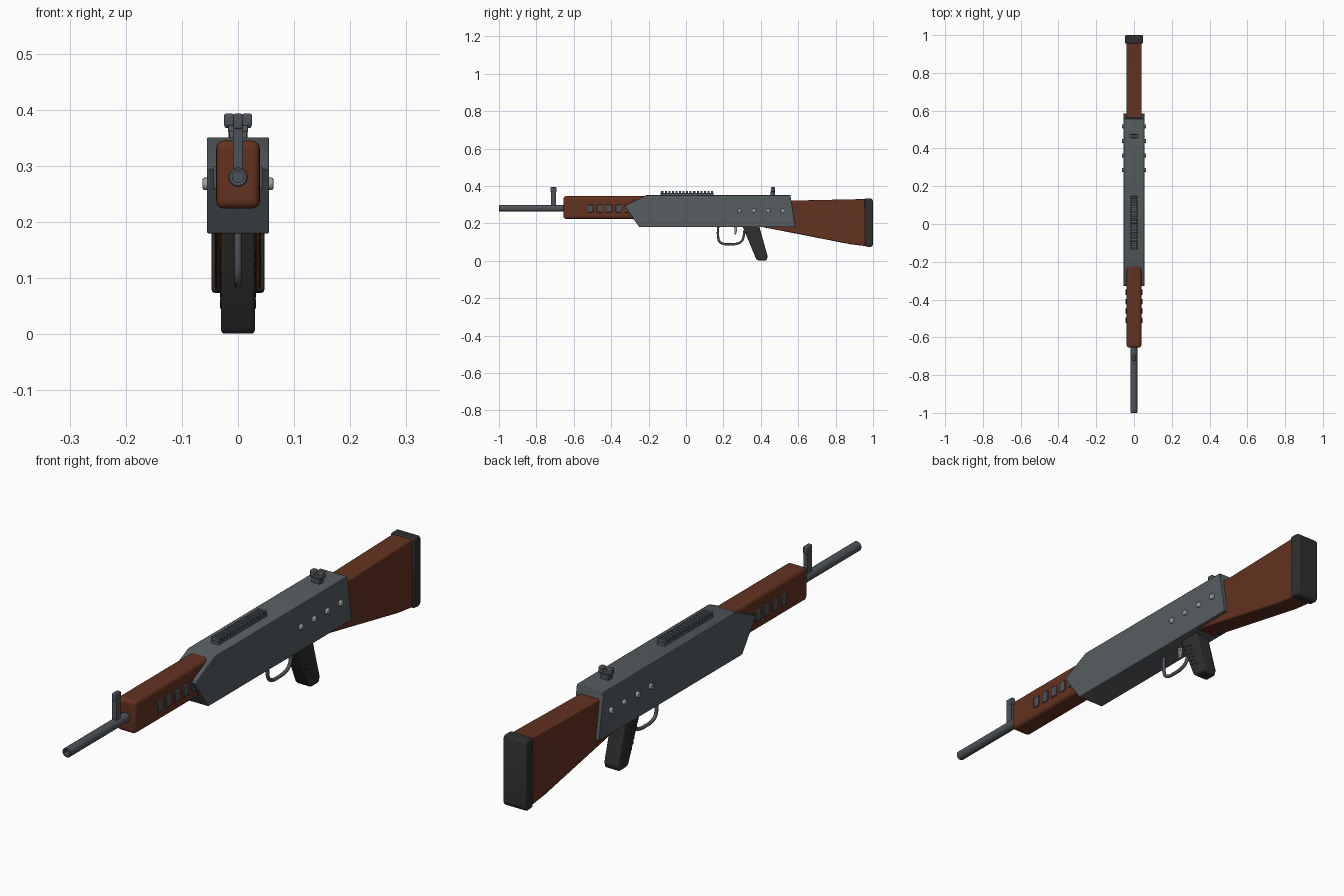
import bpy, bmesh, math
from mathutils import Vector, Matrix

if "Cube" in bpy.data.objects:
    bpy.data.objects.remove(bpy.data.objects["Cube"])


def material(name, rgb):
    m = bpy.data.materials.new(name)
    m.diffuse_color = (*rgb, 1)
    m.use_nodes = True
    m.node_tree.nodes["Principled BSDF"].inputs["Base Color"].default_value = m.diffuse_color
    return m


WOOD = material("wood", (0.125, 0.032, 0.014))
RECEIVER = material("receiver_grey", (0.095, 0.110, 0.118))
STEEL = material("barrel_steel", (0.078, 0.088, 0.100))
BLACK = material("black_rubber", (0.028, 0.028, 0.028))
SILVER = material("silver", (0.36, 0.36, 0.36))


def finish(name, bm, mat, bevel=0, segments=3):
    bmesh.ops.recalc_face_normals(bm, faces=bm.faces)
    me = bpy.data.meshes.new(name)
    bm.to_mesh(me)
    bm.free()
    ob = bpy.data.objects.new(name, me)
    bpy.context.collection.objects.link(ob)
    me.materials.append(mat)
    if bevel:
        mod = ob.modifiers.new("bevel", 'BEVEL')
        mod.width, mod.segments = bevel, segments
        mod.limit_method = 'ANGLE'
    bpy.context.view_layer.objects.active = ob
    ob.select_set(True)
    bpy.ops.object.shade_smooth_by_angle(angle=math.radians(35))
    ob.select_set(False)
    return ob


# Side profile (y, z) extruded across x
def prism(name, pts, x0, x1, mat, bevel=0, segments=3):
    bm = bmesh.new()
    a = [bm.verts.new((x0, y, z)) for y, z in pts]
    b = [bm.verts.new((x1, y, z)) for y, z in pts]
    n = len(pts)
    bm.faces.new(a)
    bm.faces.new(b)
    for i in range(n):
        j = (i + 1) % n
        bm.faces.new((a[i], a[j], b[j], b[i]))
    return finish(name, bm, mat, bevel, segments)


def box(name, x0, x1, y0, y1, z0, z1, mat, bevel=0, segments=2):
    pts = [(y0, z0), (y1, z0), (y1, z1), (y0, z1)]
    return prism(name, pts, x0, x1, mat, bevel, segments)


# Barrel with an open bore: a lathed profile of (radius, y)
def lathe(name, prof, zc, mat, sides=32):
    bm = bmesh.new()
    rings = [[bm.verts.new((r * math.cos(t), y, zc + r * math.sin(t)))
              for t in (2 * math.pi * k / sides for k in range(sides))] for r, y in prof]
    for p, q in zip(rings, rings[1:]):
        for k in range(sides):
            j = (k + 1) % sides
            bm.faces.new((p[k], p[j], q[j], q[k]))
    bm.faces.new(rings[0])
    bm.faces.new(rings[-1])
    return finish(name, bm, mat)


lathe("barrel", [(0.010, -0.94), (0.010, -0.999), (0.015, -1.0), (0.0175, -0.997),
                 (0.0175, -0.30)], 0.28, STEEL)

# Wooden handguard with vent plates on both sides
box("handguard", -0.039, 0.039, -0.655, -0.16, 0.224, 0.345, WOOD, 0.014, 4)
for i in range(5):
    y = -0.51 + i * 0.0495
    for s, side in ((1, "right"), (-1, "left")):
        box(f"vent_{side}_{i}", s * 0.037, s * 0.044, y - 0.015, y + 0.015,
            0.259, 0.300, STEEL, 0.002, 2)

# Front sight post
box("front_sight_post", -0.009, 0.009, -0.722, -0.695, 0.290, 0.368, STEEL, 0.002)
box("front_sight_blade", -0.008, 0.008, -0.725, -0.692, 0.366, 0.393, STEEL, 0.003)

# Receiver
prism("receiver", [(-0.33, 0.294), (-0.212, 0.351), (0.558, 0.351),
                   (0.585, 0.18), (-0.25, 0.18)], -0.055, 0.055, RECEIVER, 0.002, 2)

# Side bolts
for i in range(4):
    bm = bmesh.new()
    bmesh.ops.create_cone(bm, cap_ends=True, segments=20, radius1=0.011, radius2=0.011,
                          depth=0.126,
                          matrix=Matrix.Translation((0, 0.286 + i * 0.077, 0.268))
                          @ Matrix.Rotation(math.pi / 2, 4, 'Y'))
    finish(f"bolt_pair_{i}", bm, SILVER, 0.003, 2)

# Top rail with teeth
box("rail_base", -0.016, 0.016, -0.135, 0.147, 0.345, 0.362, RECEIVER, 0.001, 1)
for i in range(15):
    y = -0.127 + i * 0.019
    box(f"rail_tooth_{i}", -0.018, 0.018, y - 0.0055, y + 0.0055, 0.360, 0.373,
        RECEIVER, 0.001, 1)

# Rear sight: base, cross block, two ears around a notch
box("rear_sight_base", -0.017, 0.017, 0.452, 0.476, 0.345, 0.370, STEEL, 0.001, 1)
box("rear_sight_block", -0.024, 0.024, 0.455, 0.475, 0.368, 0.381, STEEL, 0.002)
for s, side in ((1, "right"), (-1, "left")):
    box(f"rear_sight_ear_{side}", s * 0.007, s * 0.025, 0.454, 0.476, 0.371, 0.393,
        STEEL, 0.003)

# Stock and butt pad
prism("stock", [(0.40, 0.32), (0.54, 0.321), (0.96, 0.330), (0.965, 0.078), (0.88, 0.088),
                (0.39, 0.184), (0.39, 0.25)], -0.041, 0.041, WOOD, 0.006, 3)
prism("butt_pad", [(0.955, 0.333), (0.993, 0.333), (1.0, 0.32), (1.0, 0.085),
                   (0.99, 0.073), (0.958, 0.076)], -0.047, 0.047, BLACK, 0.006, 3)

# Pistol grip with side ridges
prism("grip", [(0.300, 0.19), (0.390, 0.19), (0.437, 0.022), (0.430, 0.001),
               (0.385, 0.001), (0.374, 0.012)], -0.030, 0.030, BLACK, 0.006, 3)
for i in range(6):
    z = 0.150 - i * 0.018
    y = 0.325 + (0.150 - z) * 0.38
    for s, side in ((1, "right"), (-1, "left")):
        prism(f"grip_ridge_{side}_{i}", [(y, z + 0.003), (y + 0.038, z - 0.008),
              (y + 0.038, z - 0.014), (y, z - 0.003)], s * 0.028, s * 0.032, BLACK)

# Trigger guard: a round tube along a curve
path = [(0.172, 0.19), (0.172, 0.125), (0.178, 0.104), (0.195, 0.092), (0.235, 0.088),
        (0.275, 0.092), (0.298, 0.105), (0.308, 0.130), (0.312, 0.160)]
cu = bpy.data.curves.new("trigger_guard", 'CURVE')
cu.dimensions = '3D'
cu.bevel_depth, cu.bevel_resolution, cu.use_fill_caps = 0.0065, 3, True
sp = cu.splines.new('BEZIER')
sp.bezier_points.add(len(path) - 1)
for bp, (y, z) in zip(sp.bezier_points, path):
    bp.co = (0, y, z)
    bp.handle_left_type = bp.handle_right_type = 'AUTO'
sp.resolution_u = 5
cu.materials.append(STEEL)
bpy.context.collection.objects.link(bpy.data.objects.new("trigger_guard", cu))

# Trigger
prism("trigger", [(0.256, 0.19), (0.274, 0.19), (0.272, 0.160), (0.268, 0.142),
                  (0.258, 0.140), (0.260, 0.160)], -0.006, 0.006, SILVER, 0.002, 2)
